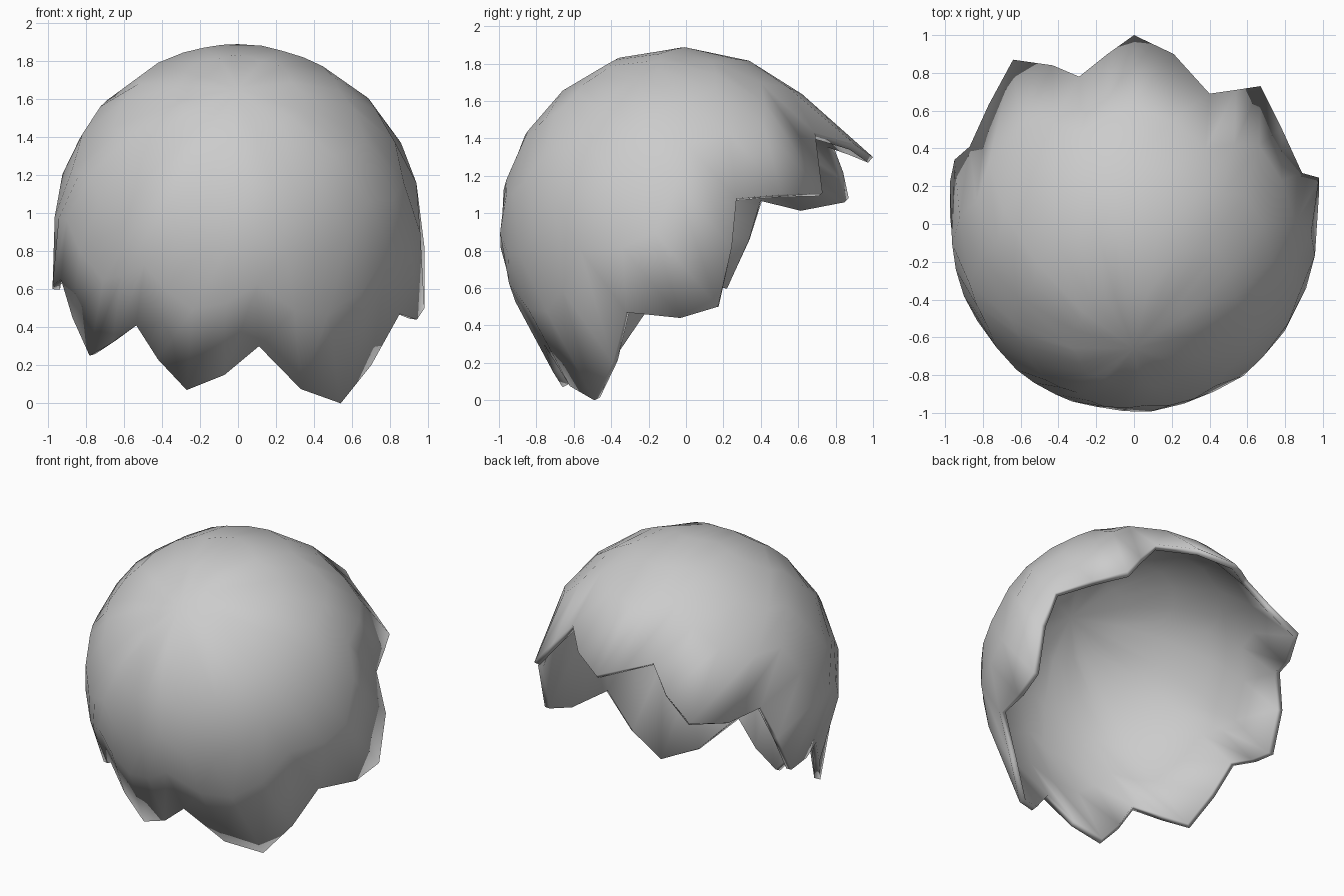
import bpy, bmesh, math
from mathutils import Vector

if "Cube" in bpy.data.objects:
    bpy.data.objects.remove(bpy.data.objects["Cube"])

CENTRE = Vector((0, -0.03, 0.92))          # middle of the round shell
RADIUS = 0.968
POLE = Vector((0, -0.65, 0.76)).normalized()  # the opening faces the other way

# Broken rim, tip by tip, starting at the back and passing the right side
RIM = [
    (0, 1.0, 1.30), (0.21, 0.90, 1.37), (0.40, 0.69, 1.43),
    (0.54, 0.71, 1.27), (0.67, 0.73, 1.11), (0.78, 0.51, 1.10), (0.89, 0.27, 1.08),
    (0.98, 0.245, 0.82), (0.98, 0.17, 0.50), (0.94, -0.03, 0.44), (0.85, -0.32, 0.47),
    (0.70, -0.39, 0.20), (0.54, -0.49, 0.0), (0.33, -0.62, 0.075), (0.11, -0.76, 0.30),
    (-0.07, -0.71, 0.15), (-0.27, -0.66, 0.07), (-0.42, -0.66, 0.23), (-0.535, -0.65, 0.41),
    (-0.66, -0.51, 0.32), (-0.78, -0.38, 0.25), (-0.87, -0.24, 0.45), (-0.93, -0.12, 0.65),
    (-0.975, 0.05, 0.62), (-0.975, 0.22, 0.60), (-0.95, 0.34, 0.86), (-0.87, 0.41, 1.08),
    (-0.77, 0.63, 1.03), (-0.64, 0.87, 1.08), (-0.43, 0.84, 1.22), (-0.29, 0.78, 1.38),
    (-0.14, 0.90, 1.34),
]
ROWS = (0.19, 0.38, 0.57, 0.75)            # fractions of the way to the rim


def shell_point(rim, t):
    """Point on the sphere, part of the way from the pole to a rim point."""
    d = (rim - CENTRE).normalized()
    return CENTRE + POLE.slerp(d, t) * RADIUS


bm = bmesh.new()
rim_points = [Vector(p) for p in RIM]
n = len(rim_points)
top = bm.verts.new(CENTRE + POLE * RADIUS)
rings = [[bm.verts.new(shell_point(p, t)) for p in rim_points] for t in ROWS]
rings.append([bm.verts.new(p) for p in rim_points])   # tips flare straight out

for i in range(n):
    j = (i + 1) % n
    bm.faces.new((top, rings[0][i], rings[0][j]))
    for a, b in zip(rings, rings[1:]):
        bm.faces.new((a[i], b[i], b[j], a[j]))

# Outward normals and smooth shading
bm.normal_update()
if sum(f.normal.dot(f.calc_center_median() - CENTRE) for f in bm.faces) < 0:
    bmesh.ops.reverse_faces(bm, faces=bm.faces[:])
for f in bm.faces:
    f.smooth = True

mesh = bpy.data.meshes.new("cracked_shell")
bm.to_mesh(mesh)
bm.free()
shell = bpy.data.objects.new("cracked_shell", mesh)
bpy.context.collection.objects.link(shell)

# Shell thickness, inward
solid = shell.modifiers.new("thickness", 'SOLIDIFY')
solid.thickness = 0.04
solid.offset = -1

grey = bpy.data.materials.new("shell grey")
grey.diffuse_color = (0.6, 0.6, 0.6, 1)
grey.use_nodes = True
grey.node_tree.nodes["Principled BSDF"].inputs["Base Color"].default_value = grey.diffuse_color
mesh.materials.append(grey)
